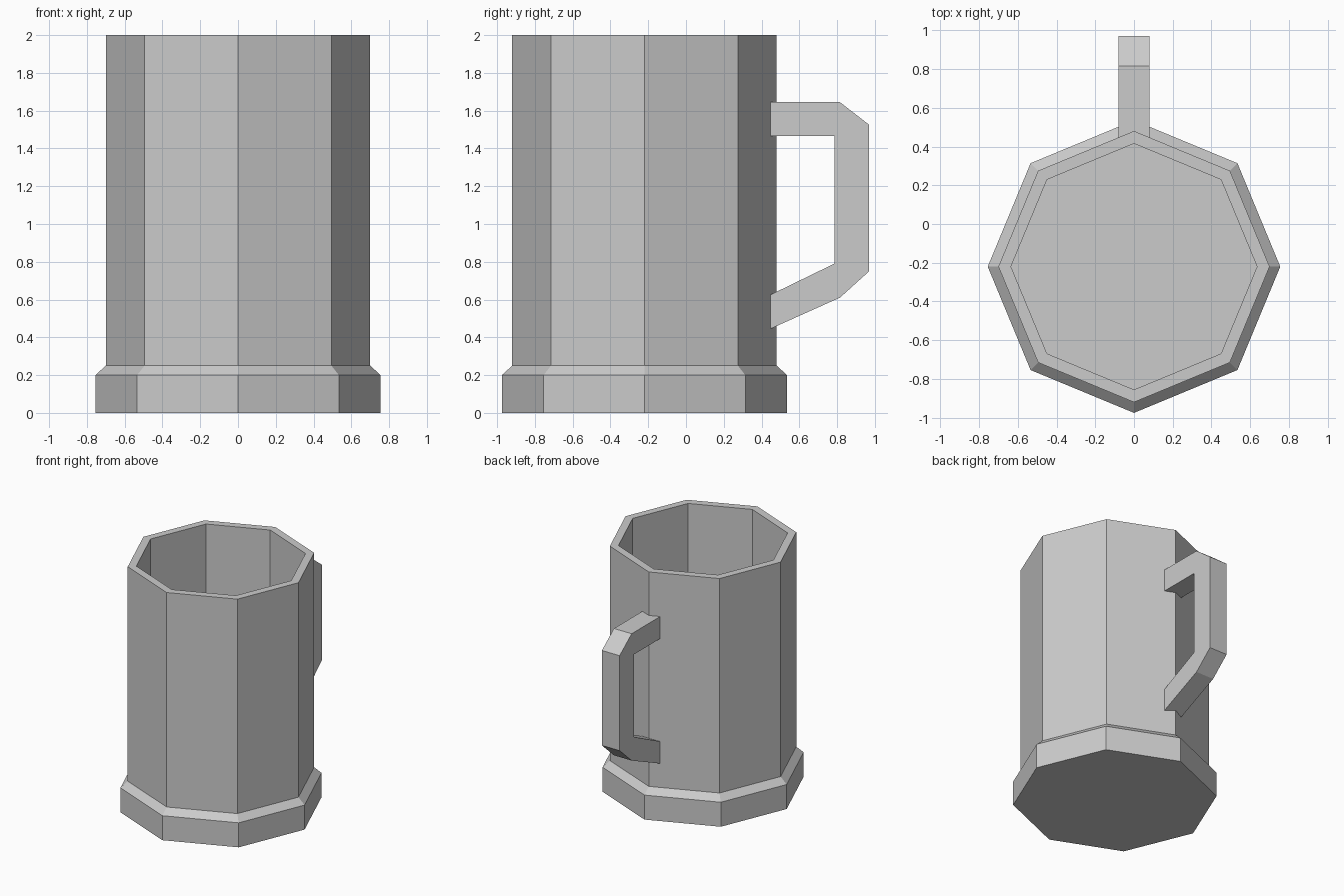
import bpy, bmesh
from math import cos, sin, pi

if "Cube" in bpy.data.objects:
    bpy.data.objects.remove(bpy.data.objects["Cube"])

CENTER_Y = -0.22
SIDES = 8


def make_object(name, bm):
    bmesh.ops.recalc_face_normals(bm, faces=bm.faces)
    mesh = bpy.data.meshes.new(name)
    bm.to_mesh(mesh)
    bm.free()
    obj = bpy.data.objects.new(name, mesh)
    bpy.context.collection.objects.link(obj)
    return obj


def lathe(name, profile):
    """Octagonal rings from (radius, z) pairs, capped at both ends."""
    bm = bmesh.new()
    rings = []
    for r, z in profile:
        rings.append([bm.verts.new((r * cos(2 * pi * i / SIDES),
                                    CENTER_Y + r * sin(2 * pi * i / SIDES), z))
                      for i in range(SIDES)])
    for a, b in zip(rings, rings[1:]):
        for i in range(SIDES):
            j = (i + 1) % SIDES
            bm.faces.new((a[i], a[j], b[j], b[i]))
    bm.faces.new(rings[0])
    bm.faces.new(rings[-1])
    return make_object(name, bm)


def extrude_profile(name, points, half_width):
    """Side profile of (y, z) points extruded along x."""
    bm = bmesh.new()
    face = bm.faces.new([bm.verts.new((-half_width, y, z)) for y, z in points])
    new = bmesh.ops.extrude_face_region(bm, geom=[face], use_keep_orig=True)["geom"]
    bmesh.ops.translate(bm, vec=(2 * half_width, 0, 0),
                        verts=[v for v in new if isinstance(v, bmesh.types.BMVert)])
    return make_object(name, bm)


# Hollow cup with flared foot: outside, rim, then inside wall down to the floor
lathe("mug_body", [(0.755, 0), (0.755, 0.2), (0.7, 0.25), (0.7, 2.0),
                   (0.635, 2.0), (0.635, 0.13)])

# Handle on the back corner, its ends sunk slightly into the wall
extrude_profile("handle", [(0.44, 1.645), (0.815, 1.645), (0.97, 1.525),
                           (0.97, 0.75), (0.815, 0.61), (0.44, 0.442),
                           (0.44, 0.622), (0.785, 0.79), (0.785, 1.465),
                           (0.44, 1.465)], 0.08)
